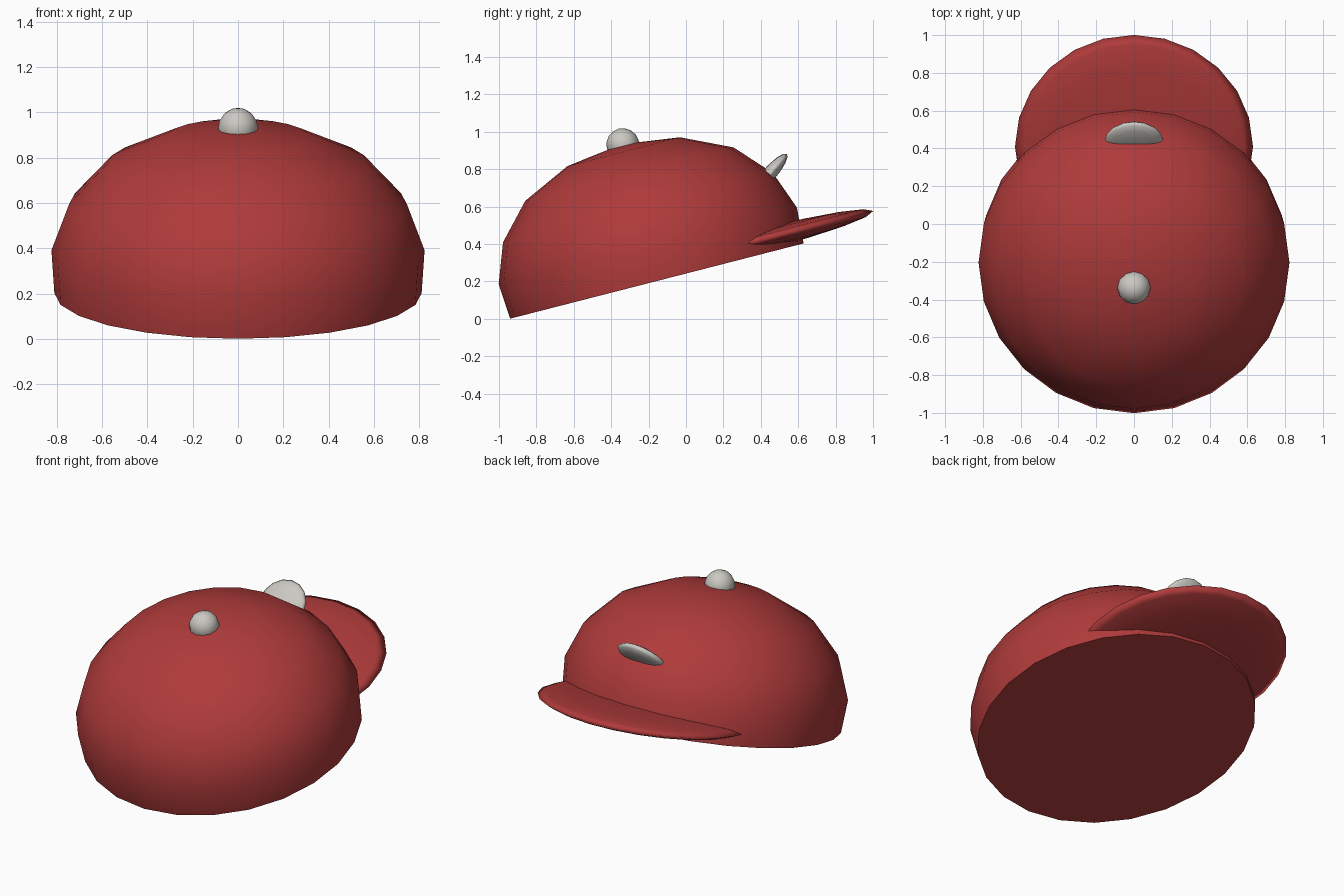
import bpy, bmesh, math
from mathutils import Matrix, Vector

cube = bpy.data.objects.get("Cube")
if cube:
    bpy.data.objects.remove(cube, do_unlink=True)

TILT = math.atan2(0.40, 1.56)   # the whole cap leans back


def material(name, rgb):
    mat = bpy.data.materials.new(name)
    mat.use_nodes = True
    color = (*rgb, 1.0)
    mat.diffuse_color = color
    mat.node_tree.nodes["Principled BSDF"].inputs["Base Color"].default_value = color
    return mat


red = material("cap red", (0.43, 0.043, 0.043))
grey = material("light grey", (0.60, 0.58, 0.54))


def finish(name, bm, mat, location, tilt, sharp_angle):
    """Turn a bmesh into a placed, smooth-shaded object."""
    bmesh.ops.recalc_face_normals(bm, faces=bm.faces[:])
    mesh = bpy.data.meshes.new(name)
    bm.to_mesh(mesh)
    bm.free()
    mesh.materials.append(mat)
    obj = bpy.data.objects.new(name, mesh)
    bpy.context.collection.objects.link(obj)
    obj.location = location
    obj.rotation_euler.x = tilt
    bpy.ops.object.select_all(action='DESELECT')
    obj.select_set(True)
    bpy.context.view_layer.objects.active = obj
    bpy.ops.object.shade_smooth_by_angle(angle=math.radians(sharp_angle))
    return obj


def ellipsoid(name, mat, radii, location, tilt, segments, rings):
    bm = bmesh.new()
    bmesh.ops.create_uvsphere(bm, u_segments=segments, v_segments=rings, radius=1.0)
    bmesh.ops.scale(bm, vec=Vector(radii), verts=bm.verts[:])
    return finish(name, bm, mat, location, tilt, 180)


# Crown: a lathed profile (radius, height), closed flat at the opening
profile = [(0.81, 0.0), (0.823, 0.195), (0.745, 0.405), (0.575, 0.59), (0.31, 0.714)]
SEGMENTS = 24
bm = bmesh.new()
loops = []
for radius, height in profile:
    loops.append([bm.verts.new(Matrix.Rotation(math.tau * i / SEGMENTS, 3, 'Z')
                               @ Vector((radius, 0, height))) for i in range(SEGMENTS)])
apex = bm.verts.new((0, 0, 0.755))
for i in range(SEGMENTS):
    j = (i + 1) % SEGMENTS
    for low, high in zip(loops, loops[1:]):
        bm.faces.new((low[i], low[j], high[j], high[i]))
    bm.faces.new((loops[-1][i], loops[-1][j], apex))
bm.faces.new(loops[0])
finish("crown", bm, red, (0, -0.156, 0.202), TILT, 45)

# Brim: a flattened disc half buried in the crown
ellipsoid("brim", red, (0.63, 0.61, 0.057), (0, 0.41, 0.425), TILT, 24, 8)

# Button on top
ellipsoid("top_button", grey, (0.088, 0.088, 0.088), (0, -0.338, 0.931), TILT, 12, 8)

# Badge: a thin disc standing out of the crown above the brim
ellipsoid("badge", grey, (0.155, 0.155, 0.038), (0, 0.438, 0.765), math.radians(49), 16, 8)
